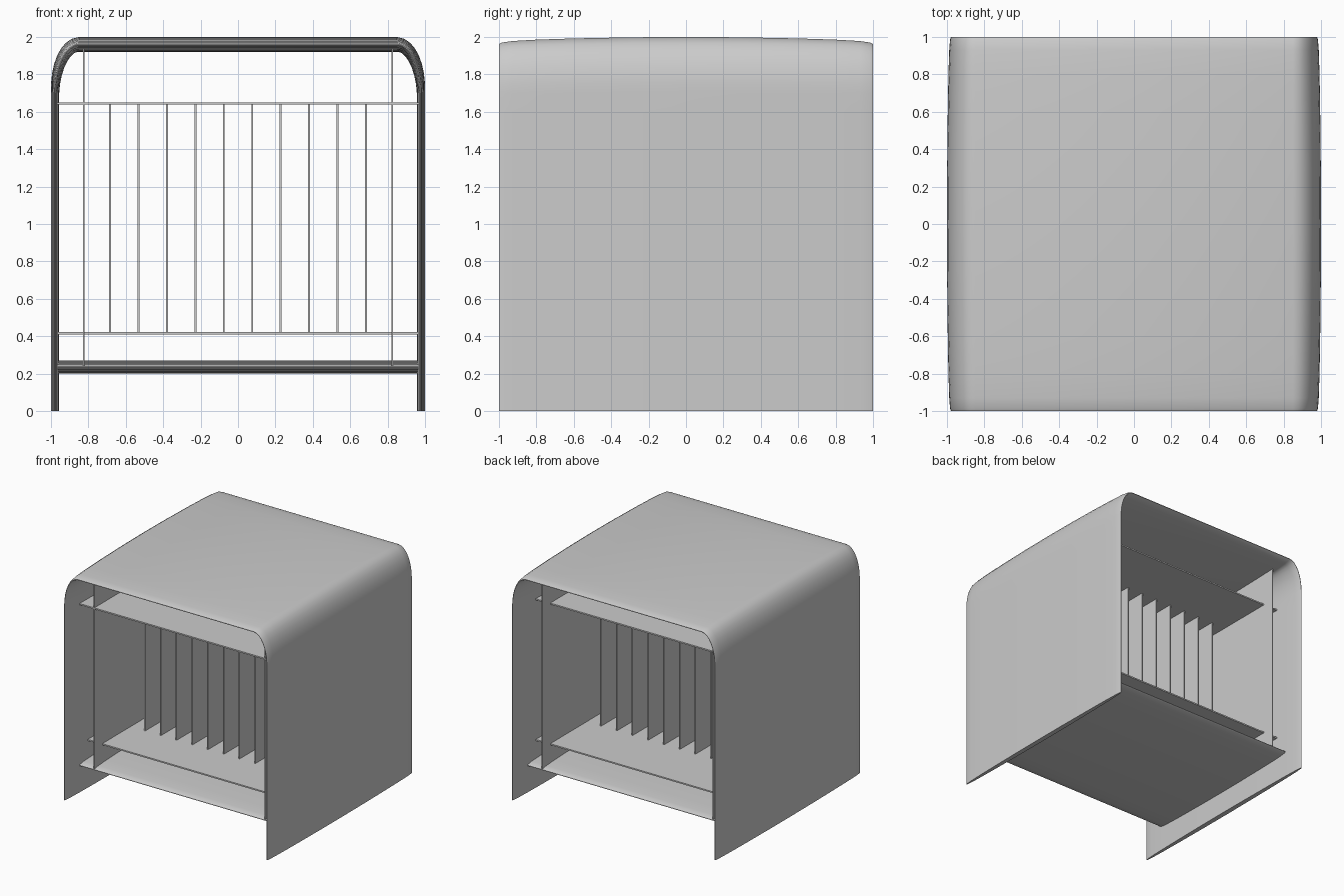
import bpy, bmesh, math
from mathutils import Vector

if "Cube" in bpy.data.objects:
    bpy.data.objects.remove(bpy.data.objects["Cube"])

# Lens profile shared by the shell and the base: (depth fraction, thickness fraction)
HALF = [(-1, 0.06), (-0.985, 0.25), (-0.93, 0.45), (-0.8, 0.64), (-0.6, 0.8), (-0.3, 0.95), (0, 1)]
UPPER = HALF + [(-y, t) for y, t in HALF[-2::-1]]
RING = UPPER + [(y, -t) for y, t in reversed(UPPER)]


def finish(name, bm, smooth=False):
    bmesh.ops.recalc_face_normals(bm, faces=bm.faces)
    me = bpy.data.meshes.new(name)
    bm.to_mesh(me)
    bm.free()
    ob = bpy.data.objects.new(name, me)
    bpy.context.collection.objects.link(ob)
    if smooth:
        bpy.ops.object.select_all(action='DESELECT')
        ob.select_set(True)
        bpy.context.view_layer.objects.active = ob
        bpy.ops.object.shade_smooth_by_angle(angle=math.radians(30))
    return ob


def lens_sweep(name, path, depth):
    """Sweep the lens section along (x, z, half thickness) points."""
    bm = bmesh.new()
    rings = []
    for i, (x, z, t) in enumerate(path):
        a, b = path[max(i - 1, 0)], path[min(i + 1, len(path) - 1)]
        d = Vector((b[0] - a[0], b[1] - a[1])).normalized()
        n = Vector((-d.y, d.x))
        rings.append([bm.verts.new((x + n.x * t * f, y * depth, z + n.y * t * f))
                      for y, f in RING])
    for r, s in zip(rings, rings[1:]):
        for j in range(len(RING)):
            k = (j + 1) % len(RING)
            bm.faces.new((r[j], r[k], s[k], s[j]))
    bm.faces.new(rings[0])
    bm.faces.new(rings[-1])
    return finish(name, bm, True)


def box(name, x, y, z):
    bm = bmesh.new()
    bmesh.ops.create_cube(bm, size=1)
    for v in bm.verts:
        v.co = [r[0] if c < 0 else r[1] for r, c in zip((x, y, z), v.co)]
    return finish(name, bm)


# Arched shell: two walls and the top in one sweep
left = [(-0.978, 0, 0.022), (-0.978, 1.6, 0.022)]
for i in range(9):
    a = math.radians(90) * i / 8
    left.append((-0.85 - 0.128 * math.cos(a), 1.7 + 0.26 * math.sin(a), 0.022 + 0.018 * i / 8))
shell_path = left + [(-x, z, t) for x, z, t in reversed(left)]
lens_sweep("arched_shell", shell_path, 1.0)

# Base shelf between the walls
lens_sweep("base_shelf", [(-0.965, 0.235, 0.035), (0.965, 0.235, 0.035)], 0.81)

# Thin lower and upper shelves
box("lower_shelf", (-0.965, 0.965), (-0.70, 0.70), (0.41, 0.422))
box("upper_shelf", (-0.965, 0.965), (-0.81, 0.70), (1.638, 1.65))

# Inner side panels
for side, x in (("left", -0.825), ("right", 0.825)):
    box(f"inner_panel_{side}", (x - 0.004, x + 0.004), (-0.81, 0.81), (0.24, 1.935))

# Row of upright dividers
for i in range(10):
    x = -0.684 + i * 0.152
    box(f"divider_{i + 1}", (x - 0.005, x + 0.005), (-0.31, 0.20), (0.42, 1.64))
